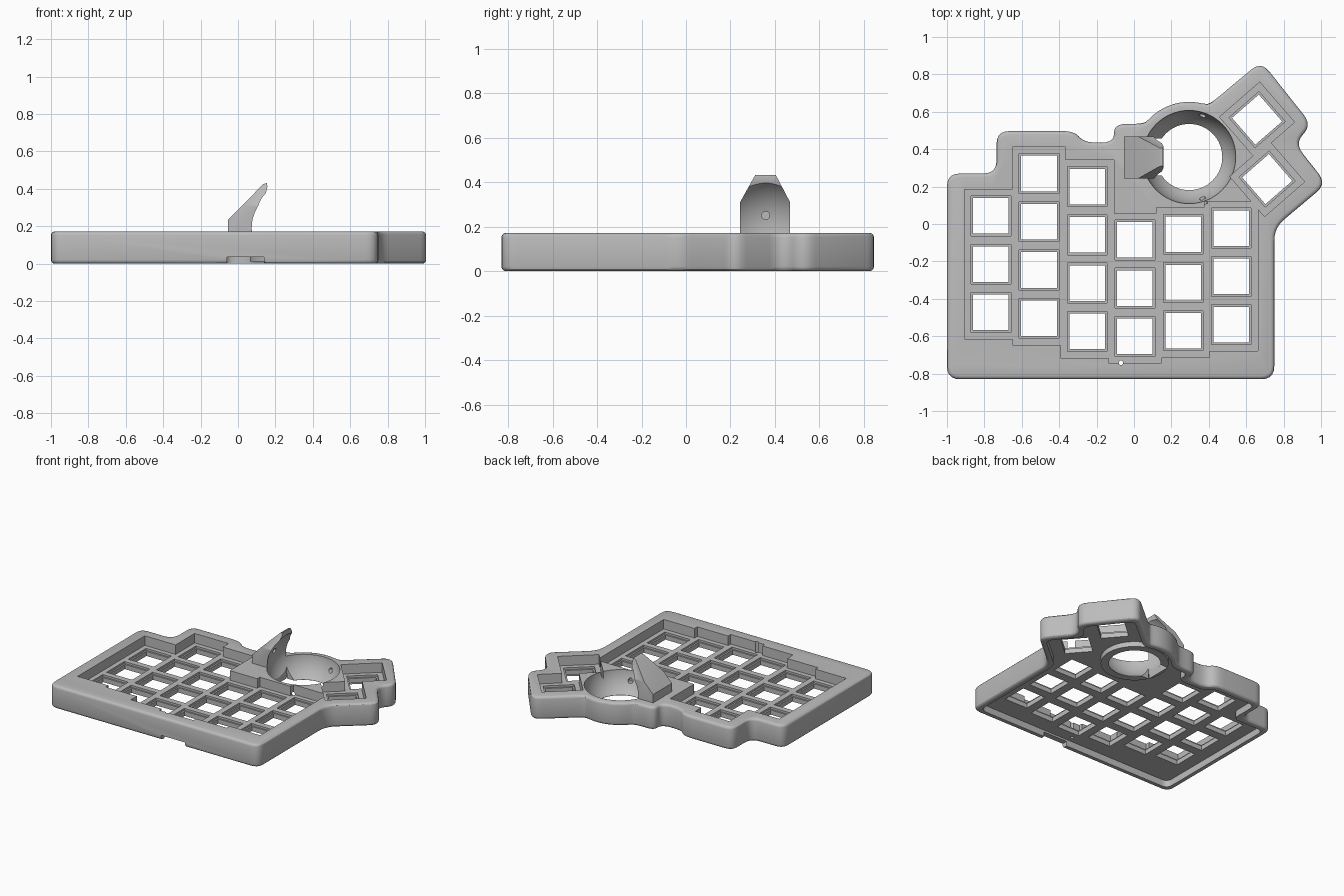
import bpy, bmesh, math
from mathutils import Matrix, Vector

start_cube = bpy.data.objects.get("Cube")
if start_cube:
    bpy.data.objects.remove(start_cube)

HEIGHT, PLATE_TOP, PLATE_LOW = 0.172, 0.10, 0.05
PITCH, BALL, BALL_R = 0.258, Vector((0.295, 0.358, 0.19)), 0.25

grey = bpy.data.materials.new("plain grey")
grey.use_nodes = True
grey.diffuse_color = (0.5, 0.5, 0.5, 1)
grey.node_tree.nodes["Principled BSDF"].inputs["Base Color"].default_value = (0.5, 0.5, 0.5, 1)


def finish(bm, name):
    bmesh.ops.recalc_face_normals(bm, faces=bm.faces)
    mesh = bpy.data.meshes.new(name)
    bm.to_mesh(mesh)
    bm.free()
    mesh.materials.append(grey)
    obj = bpy.data.objects.new(name, mesh)
    bpy.context.collection.objects.link(obj)
    return obj


def prism(name, points, low, high, place=lambda u, v, w: (u, v, w)):
    bm = bmesh.new()
    rings = [[bm.verts.new(place(u, v, w)) for u, v in points] for w in (low, high)]
    n = len(points)
    for ring in rings:
        bm.faces.new(ring)
    for i in range(n):
        j = (i + 1) % n
        bm.faces.new((rings[0][i], rings[0][j], rings[1][j], rings[1][i]))
    return finish(bm, name)


def boxes(name, specs):
    """specs: (centre, size, turn about z)"""
    bm = bmesh.new()
    for centre, size, turn in specs:
        m = Matrix.Translation(centre) @ Matrix.Rotation(turn, 4, 'Z') @ Matrix.Diagonal((*size, 1))
        bmesh.ops.create_cube(bm, size=1, matrix=m)
    return finish(bm, name)


def rod(name, start, end, radius, sides=24):
    start, end = Vector(start), Vector(end)
    axis = end - start
    m = Matrix.Translation((start + end) / 2) @ axis.to_track_quat('Z', 'Y').to_matrix().to_4x4()
    bm = bmesh.new()
    bmesh.ops.create_cone(bm, cap_ends=True, segments=sides, radius1=radius, radius2=radius,
                          depth=axis.length, matrix=m)
    return finish(bm, name)


def apply(obj, kind, **settings):
    mod = obj.modifiers.new("step", kind)
    for key, value in settings.items():
        setattr(mod, key, value)
    bpy.context.view_layer.objects.active = obj
    bpy.ops.object.modifier_apply(modifier=mod.name)


def combine(obj, tool, operation='DIFFERENCE', keep=False):
    apply(obj, 'BOOLEAN', operation=operation, object=tool, solver='EXACT')
    if not keep:
        bpy.data.objects.remove(tool)


def fillet(points, size):
    out, n = [], len(points)
    for i in range(n):
        p = Vector(points[i])
        a, b = Vector(points[i - 1]) - p, Vector(points[(i + 1) % n]) - p
        if a.angle(b) > math.radians(160):
            out.append(p)
            continue
        s = p + a.normalized() * min(size, a.length * 0.45)
        e = p + b.normalized() * min(size, b.length * 0.45)
        for k in range(6):
            t = k / 5
            out.append(s * (1 - t) ** 2 + p * 2 * t * (1 - t) + e * t * t)
    return out


def inset(points, d):
    out, n = [], len(points)
    for i in range(n):
        p = Vector(points[i])
        a = (p - Vector(points[i - 1])).normalized()
        b = (Vector(points[(i + 1) % n]) - p).normalized()
        na, nb = Vector((-a.y, a.x)), Vector((-b.y, b.x))
        out.append(p + (na + nb) * d / (1 + na.dot(nb)))
    return out


# Outer shape of the case, with the arc round the ball socket
arc = [(BALL.x + 0.295 * math.cos(math.radians(a)), BALL.y + 0.295 * math.sin(math.radians(a)))
       for a in range(70, 139, 6)]
outline = [(-1, -.83), (.75, -.83), (.75, -.02), (1.03, .215), (.86, .43), (.95, .53), (.68, .87),
           (.405, .64)] + arc[1:] + [(.05, .535), (-.107, .535), (-.107, .435), (-.265, .435),
           (-.32, .497), (-.735, .497), (-.735, .27), (-1, .27)]
case = prism("case", fillet(outline, 0.07), 0, HEIGHT)
apply(case, 'BEVEL', width=0.02, segments=3, limit_method='ANGLE',
      angle_limit=math.radians(60), use_clamp_overlap=False)

# Open underside
combine(case, prism("cavity", fillet(inset(outline, 0.042), 0.05), -0.1, PLATE_LOW))

# Key layout: column x, top key y, number of keys; then the two turned thumb keys
columns = [(-.765, .043, 3), (-.508, .27, 4), (-.25, .2, 4),
           (.005, -.085, 3), (.263, -.055, 3), (.52, -.022, 3)]
turn = math.radians(41)
thumbs = [(.658, .558, turn), (.712, .24, turn)]
keys = [(x, y - PITCH * k, 0) for x, y, n in columns for k in range(n)] + thumbs

# Sunken pocket over the key plate
pockets = [(x, y - PITCH * (n - 1) / 2, .284, PITCH * (n - 1) + .284, 0) for x, y, n in columns]
pockets += [(x, y, .284, .284, a) for x, y, a in thumbs]
for x, y, w, d, a in pockets:
    combine(case, boxes("pocket", [((x, y, PLATE_TOP + .1), (w, d, .2), a)]))

# Key openings with a shallow ledge
combine(case, boxes("openings", [((x, y, .08), (.19, .19, .3), a) for x, y, a in keys]))
combine(case, boxes("ledges", [((x, y, PLATE_TOP + .035), (.213, .213, .1), a) for x, y, a in keys]))

# Ball socket: ring below, spherical bowl, clear hole
combine(case, rod("ring", (BALL.x, BALL.y, .012), (BALL.x, BALL.y, .12), .232, 64), 'UNION')
bm = bmesh.new()
bmesh.ops.create_uvsphere(bm, u_segments=64, v_segments=32, radius=BALL_R, matrix=Matrix.Translation(BALL))
ball = finish(bm, "ball_cutter")
combine(case, ball, keep=True)
combine(case, rod("clear_hole", (BALL.x, BALL.y, -.1), (BALL.x, BALL.y, .1), .177, 64))
combine(case, boxes("sensor_slot", [((.14, BALL.y, .04), (.11, .2, .15), 0)]))

# Front cable notch and the small reset hole
combine(case, boxes("cable_notch", [((.04, -.82, 0), (.2, .12, .07), 0)]))
combine(case, rod("reset_hole", (-.07, -.742, -.1), (-.07, -.742, .3), .012, 16))

# Leaning fin behind the ball, tapered towards its tip
fin = prism("sensor_fin", [(-.053, .15), (.09, .15), (.13, .3), (.157, .41), (.155, .432), (.135, .425),
                           (-.053, .235)], .243, .468, lambda u, v, w: (u, w, v))
taper = prism("taper", [(.2, .1), (.5, .1), (.5, .25), (.468, .31), (.405, .43), (.405, .5), (.31, .5),
                        (.31, .43), (.243, .31), (.2, .24)], -.3, .4, lambda u, v, w: (w, u, v))
combine(fin, taper, 'INTERSECT')
combine(fin, ball)

# Bearing holes in the bowl and the fin
for obj, angle, z in ((case, 72, .1), (case, -72, .1), (fin, 180, .25)):
    a = math.radians(angle)
    way = Vector((math.cos(a), math.sin(a), 0))
    base = Vector((BALL.x, BALL.y, z))
    combine(obj, rod("bearing_hole", base + way * .2, base + way * .265, .018))

# Smooth shading with sharp edges kept
for obj in (case, fin):
    bpy.ops.object.select_all(action='DESELECT')
    obj.select_set(True)
    bpy.context.view_layer.objects.active = obj
    bpy.ops.object.shade_smooth_by_angle(angle=math.radians(30))
